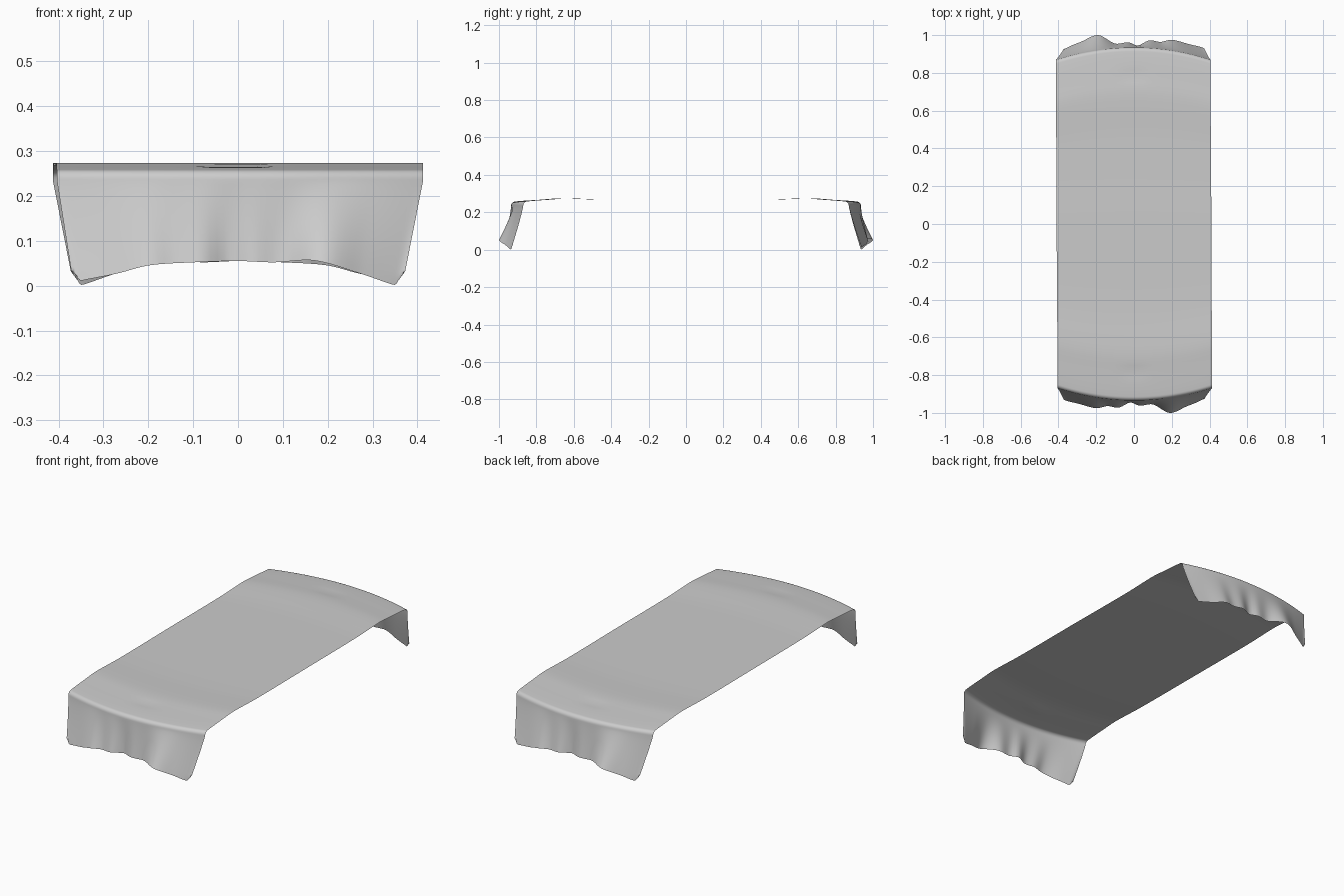
import bpy, bmesh
from math import sin, cos, pi, exp

cube = bpy.data.objects.get("Cube")
if cube:
    bpy.data.objects.remove(cube, do_unlink=True)


def curve(points, x):
    """Smooth curve through sorted points (cubic Hermite)."""
    x = min(max(x, points[0][0]), points[-1][0])
    n = len(points) - 1
    slope = lambda i: ((points[min(i + 1, n)][1] - points[max(i - 1, 0)][1])
                       / (points[min(i + 1, n)][0] - points[max(i - 1, 0)][0]))
    for i in range(n):
        (x0, y0), (x1, y1) = points[i], points[i + 1]
        if x <= x1:
            h = x1 - x0
            t = (x - x0) / h
            a, b = slope(i) * h, slope(i + 1) * h
            return (y0 + a * t + (3 * (y1 - y0) - 2 * a - b) * t * t
                    + (2 * (y0 - y1) + a + b) * t ** 3)


# Hem of the hanging end: distance out and height, across the width
HEM_OUT = [(-.37, .935), (-.3, .95), (-.2, .975), (-.14, .964), (-.08, .972), (-.02, .945),
           (.03, .962), (.1, .955), (.19, 1), (.28, .965), (.37, .93)]
HEM_Z = [(-.37, .008), (-.27, .027), (-.2, .045), (-.1, .052), (0, .055), (.08, .052),
         (.17, .056), (.27, .028), (.35, .002), (.37, .004)]
# Height of the flat top towards the fold
TOP_Z = [(0, .268), (.5, .268), (.75, .274), (.85, .268), (.95, .262), (1, .258)]
COLS, TOP_ROWS, BEND_ROWS, DROP_ROWS = 64, 28, 6, 16


def half_column(u):
    """Points from the middle of the cloth to the hem, u from -1 to 1."""
    side = .413 if u > 0 else .404
    x = u * side
    fold = .935 - .065 * u * u
    hem_x = u * .37
    out, low = curve(HEM_OUT, hem_x), curve(HEM_Z, hem_x)
    low += .014 * max(0, (abs(u) - .95) / .05) ** 2
    r = .022
    pts = []
    for i in range(TOP_ROWS):
        t = i / TOP_ROWS
        y = t * (fold - r)
        dent = .004 * exp(-((y - .79) / .02) ** 2) * cos(4 * pi * x) ** 2 * (abs(x) < .125)
        mid = .41 * u
        pts.append((mid + (x - mid) * t, -y, curve(TOP_Z, t) - dent))
    # Rounded fold
    for i in range(BEND_ROWS):
        a = i / BEND_ROWS * pi / 2
        pts.append((x, -(fold - r + r * sin(a)), .258 - r * (1 - cos(a))))
    # Hanging end, its folds deepening towards the hem
    top = .258 - r
    for i in range(DROP_ROWS + 1):
        s = i / DROP_ROWS
        narrow = 1 - .03 * max(0, (s - .93) / .07) ** 2 * abs(u) ** 20
        pts.append(((x + (hem_x - x) * s) * narrow,
                    -(fold + (out - fold) * s ** 1.15), top + (low - top) * s))
    return pts


bm = bmesh.new()
us = [sin(pi / 2 * (.8 * (2 * i / COLS - 1))) / sin(.4 * pi) for i in range(COLS + 1)]
columns = []
for u in us:
    front = half_column(u)
    # The other end is the same shape turned half round
    back = [(-x, -y, z) for x, y, z in half_column(-u)]
    columns.append([bm.verts.new(p) for p in front[::-1] + back[1:]])
for a, b in zip(columns, columns[1:]):
    for j in range(len(a) - 1):
        bm.faces.new((a[j], b[j], b[j + 1], a[j + 1]))
bm.normal_update()

mesh = bpy.data.meshes.new("tablecloth")
bm.to_mesh(mesh)
bm.free()
for poly in mesh.polygons:
    poly.use_smooth = True
cloth = bpy.data.objects.new("tablecloth", mesh)
bpy.context.collection.objects.link(cloth)

# Cloth colour
grey = bpy.data.materials.new("light grey cloth")
grey.use_nodes = True
colour = (.6, .6, .6, 1)
grey.diffuse_color = colour
bsdf = grey.node_tree.nodes["Principled BSDF"]
bsdf.inputs["Base Color"].default_value = colour
bsdf.inputs["Roughness"].default_value = .8
mesh.materials.append(grey)
